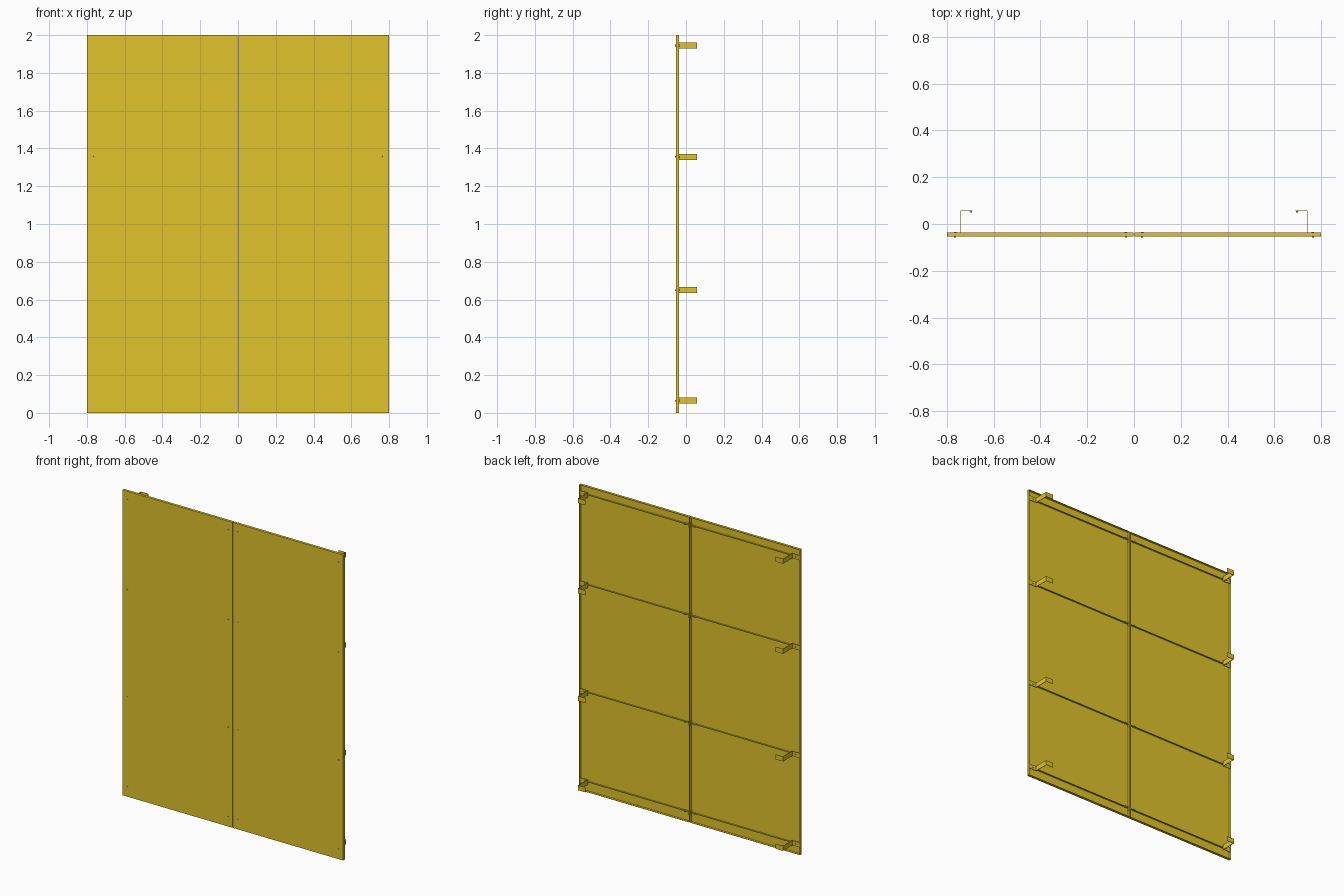
import bpy, bmesh, math
from mathutils import Matrix, Vector

if "Cube" in bpy.data.objects:
    bpy.data.objects.remove(bpy.data.objects["Cube"])

FRONT, BACK, REAR = -0.054, -0.037, 0.057   # sheet face, tray rim, bracket end
T = 0.002                                   # sheet thickness
LEVELS = (0.065, 0.65, 1.355, 1.945)        # fixing heights


def material(name, color):
    m = bpy.data.materials.new(name)
    m.diffuse_color = color
    m.use_nodes = True
    m.node_tree.nodes["Principled BSDF"].inputs["Base Color"].default_value = m.diffuse_color
    return m


YELLOW = material("yellow_paint", (0.75, 0.55, 0.025, 1))
STEEL = material("steel", (0.5, 0.5, 0.5, 1))


def make(name, bm, mat):
    bmesh.ops.recalc_face_normals(bm, faces=bm.faces)
    me = bpy.data.meshes.new(name)
    bm.to_mesh(me)
    bm.free()
    me.materials.append(mat)
    ob = bpy.data.objects.new(name, me)
    bpy.context.collection.objects.link(ob)
    return ob


def box(bm, x0, x1, y0, y1, z0, z1):
    size = Vector((abs(x1 - x0), y1 - y0, z1 - z0))
    mid = Vector(((x0 + x1) / 2, (y0 + y1) / 2, (z0 + z1) / 2))
    bmesh.ops.create_cube(bm, size=1, matrix=Matrix.Translation(mid) @ Matrix.Diagonal(size).to_4x4())


def rivet(bm, x, y, z, depth):
    bmesh.ops.create_cone(bm, cap_ends=True, segments=12, radius1=0.005, radius2=0.004, depth=depth,
                          matrix=Matrix.Translation((x, y, z)) @ Matrix.Rotation(math.pi / 2, 4, 'X'))


for side, s in (("left", -1), ("right", 1)):
    # Folded tray: front sheet with four return edges
    a, b = 0.002, 0.8
    bm = bmesh.new()
    box(bm, s * a, s * b, FRONT, FRONT + T, 0, 2)
    for x in (a, b - T):
        box(bm, s * x, s * (x + T), FRONT + T, BACK, 0, 2)
    for z in (0, 2 - T):
        box(bm, s * (a + T), s * (b - T), FRONT + T, BACK, z, z + T)
    make(side + "_panel", bm, YELLOW)

    for i, z in enumerate(LEVELS, 1):
        # Thin stiffening rib across the tray
        bm = bmesh.new()
        box(bm, s * (a + T), s * (b - T), FRONT + T, BACK - 0.004, z - T / 2, z + T / 2)
        make(f"{side}_rib_{i}", bm, YELLOW)

        # Z-shaped wall bracket at the outer edge
        z0, z1 = z - 0.016, z + 0.016
        bm = bmesh.new()
        box(bm, s * 0.74, s * 0.795, BACK - 0.004, BACK - 0.002, z0, z1)
        box(bm, s * 0.74, s * 0.743, BACK - 0.004, REAR, z0, z1)
        box(bm, s * 0.69, s * 0.74, REAR - T, REAR, z0, z1)
        make(f"{side}_bracket_{i}", bm, YELLOW)

        # Small clip beside the centre seam
        bm = bmesh.new()
        box(bm, s * 0.004, s * 0.007, FRONT + T, BACK, z0, z1)
        make(f"{side}_seam_clip_{i}", bm, YELLOW)

        # Rivets through the sheet and the bracket flange
        bm = bmesh.new()
        for x in (0.035, 0.765):
            rivet(bm, s * x, (FRONT + BACK) / 2 - 0.0005, z, 0.022)
        rivet(bm, s * 0.698, REAR - 0.004, z, 0.008)
        make(f"{side}_rivets_{i}", bm, STEEL)
